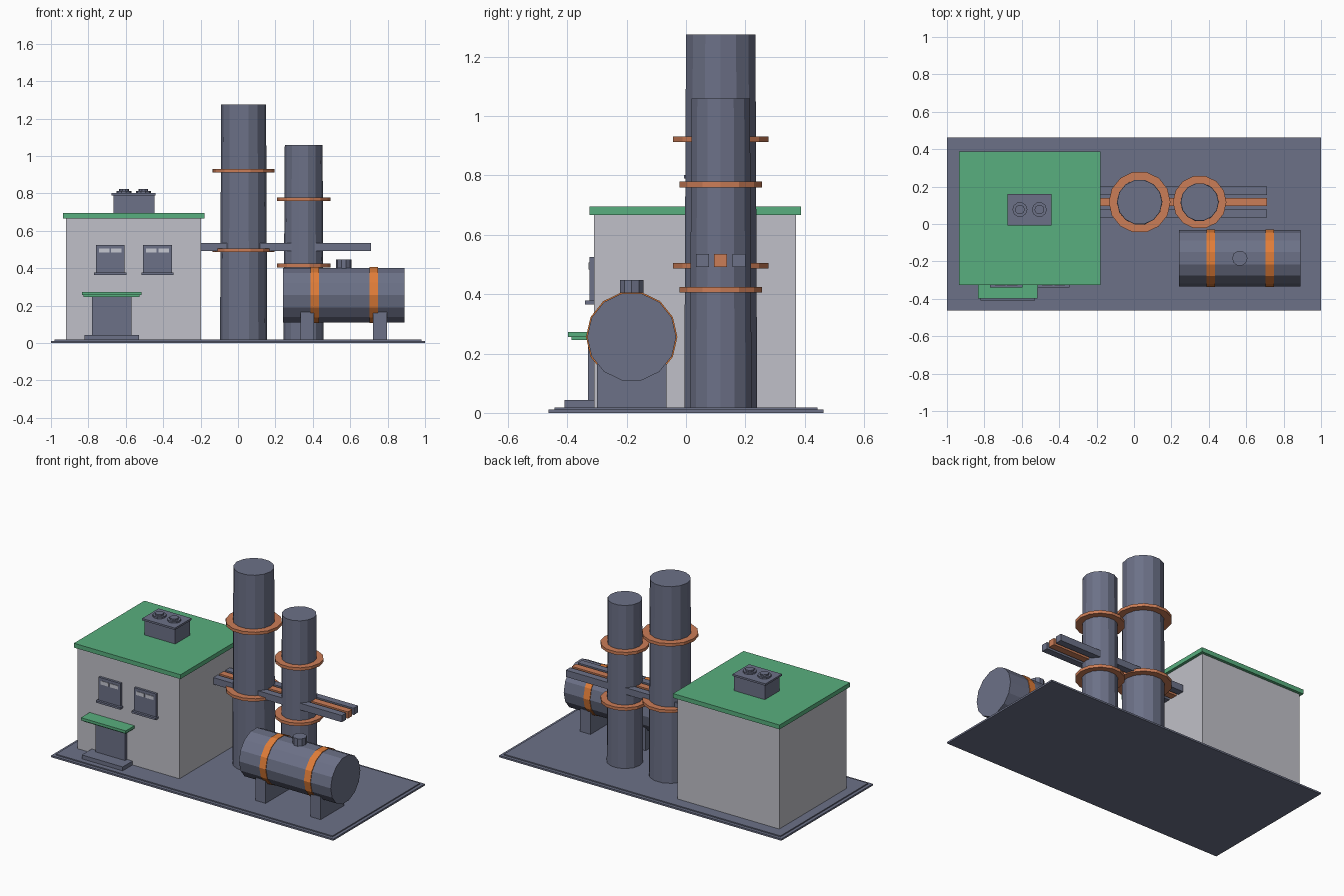
import bpy, bmesh, math
from mathutils import Matrix, Vector

if "Cube" in bpy.data.objects:
    bpy.data.objects.remove(bpy.data.objects["Cube"], do_unlink=True)


def material(name, rgb):
    m = bpy.data.materials.new(name)
    m.use_nodes = True
    color = (*rgb, 1.0)
    m.diffuse_color = color
    m.node_tree.nodes["Principled BSDF"].inputs["Base Color"].default_value = color
    return m


GREY = material("slate_grey", (0.15, 0.165, 0.243))
WALL = material("pale_wall", (0.53, 0.53, 0.58))
GREEN = material("roof_green", (0.098, 0.43, 0.209))
COPPER = material("copper_orange", (0.6, 0.205, 0.095))
ORANGE = material("bright_orange", (0.75, 0.205, 0.04))
GLASS = material("pale_glass", (0.56, 0.57, 0.64))


def finish(name, bm, mat):
    mesh = bpy.data.meshes.new(name)
    bm.to_mesh(mesh)
    bm.free()
    mesh.materials.append(mat)
    obj = bpy.data.objects.new(name, mesh)
    bpy.context.collection.objects.link(obj)
    return obj


def box(name, xs, ys, zs, mat):
    """Box from its x, y and z ranges."""
    bm = bmesh.new()
    bmesh.ops.create_cube(bm, size=1)
    for v in bm.verts:
        v.co = Vector([sum(r) / 2 + c * (r[1] - r[0])
                       for c, r in zip(v.co, (xs, ys, zs))])
    return finish(name, bm, mat)


def cylinder(name, start, length, r1, r2, mat, sides=14, axis="Z"):
    """Faceted cylinder from a start point along z or x."""
    bm = bmesh.new()
    bmesh.ops.create_cone(bm, cap_ends=True, segments=sides,
                          radius1=r1, radius2=r2, depth=length)
    turn = Matrix.Rotation(math.pi / 2, 4, "Y" if axis == "X" else "Z")
    shift = Vector((1, 0, 0) if axis == "X" else (0, 0, 1)) * length / 2
    bm.transform(Matrix.Translation(Vector(start) + shift) @ turn)
    return finish(name, bm, mat)


# Ground slab with a small stepped edge
box("slab_lower", (-1, 1), (-0.463, 0.463), (0, 0.011), GREY)
box("slab_upper", (-0.98, 0.98), (-0.443, 0.443), (0.008, 0.018), GREY)

# Building and roof
box("building_walls", (-0.92, -0.198), (-0.31, 0.37), (0.005, 0.67), WALL)
box("roof_slab", (-0.935, -0.18), (-0.325, 0.388), (0.667, 0.695), GREEN)

# Rooftop ventilation unit with two fans
box("vent_body", (-0.665, -0.447), (0.003, 0.152), (0.69, 0.792), GREY)
box("vent_lid", (-0.675, -0.442), (-0.007, 0.16), (0.79, 0.802), GREY)
for side, x in (("right", -0.61), ("left", -0.506)):
    cylinder(f"fan_rim_{side}", (x, 0.077, 0.8), 0.013, 0.04, 0.04, GREY, 10)
    cylinder(f"fan_hub_{side}", (x, 0.077, 0.81), 0.013, 0.026, 0.026, GREY, 10)

# Windows with sills and upper panes
for side, x in (("right", -0.683), ("left", -0.431)):
    box(f"window_{side}", (x - 0.077, x + 0.077), (-0.325, -0.305), (0.375, 0.525), GREY)
    box(f"sill_{side}", (x - 0.086, x + 0.086), (-0.34, -0.305), (0.365, 0.378), GREY)
    for i, s in enumerate((-1, 1)):
        c = x + s * 0.033
        box(f"pane_{side}_{i}", (c - 0.028, c + 0.028), (-0.328, -0.322),
            (0.483, 0.506), GLASS)

# Entrance
box("door", (-0.78, -0.57), (-0.33, -0.305), (0.04, 0.25), GREY)
box("door_step", (-0.82, -0.53), (-0.41, -0.305), (0.015, 0.043), GREY)
box("canopy_top", (-0.835, -0.517), (-0.398, -0.305), (0.256, 0.273), GREEN)
box("canopy_under", (-0.825, -0.527), (-0.385, -0.305), (0.246, 0.258), GREEN)

# Chimney stacks with collar rings
STACK_Y = 0.117
for name, x, base_r, top_r, top, ring_r, rings in (
        ("tall", 0.03, 0.126, 0.12, 1.275, 0.165, (0.486, 0.912)),
        ("short", 0.351, 0.107, 0.101, 1.06, 0.143, (0.405, 0.76))):
    cylinder(f"{name}_stack", (x, STACK_Y, 0.015), top - 0.015, base_r, top_r, GREY)
    for i, z in enumerate(rings):
        cylinder(f"{name}_stack_ring_{i}", (x, STACK_Y, z), 0.019, ring_r, ring_r, COPPER)

# Three parallel ducts running through the stacks
for name, y, mat in (("front", 0.056, GREY), ("middle", 0.117, COPPER), ("back", 0.178, GREY)):
    box(f"duct_{name}", (-0.2, 0.712), (y - 0.022, y + 0.022), (0.492, 0.535), mat)

# Horizontal tank with bands, hatch and saddles
TANK_Y, TANK_Z = -0.183, 0.256
cylinder("tank", (0.24, TANK_Y, TANK_Z), 0.65, 0.15, 0.15, GREY, axis="X")
for i, x in enumerate((0.387, 0.703)):
    cylinder(f"tank_band_{i}", (x, TANK_Y, TANK_Z), 0.045, 0.154, 0.154, ORANGE, axis="X")
cylinder("tank_hatch", (0.566, TANK_Y, 0.39), 0.058, 0.041, 0.041, GREY, 10)
for i, x in enumerate((0.333, 0.723)):
    box(f"tank_saddle_{i}", (x, x + 0.073), (-0.3, -0.066), (0.015, 0.165), GREY)
